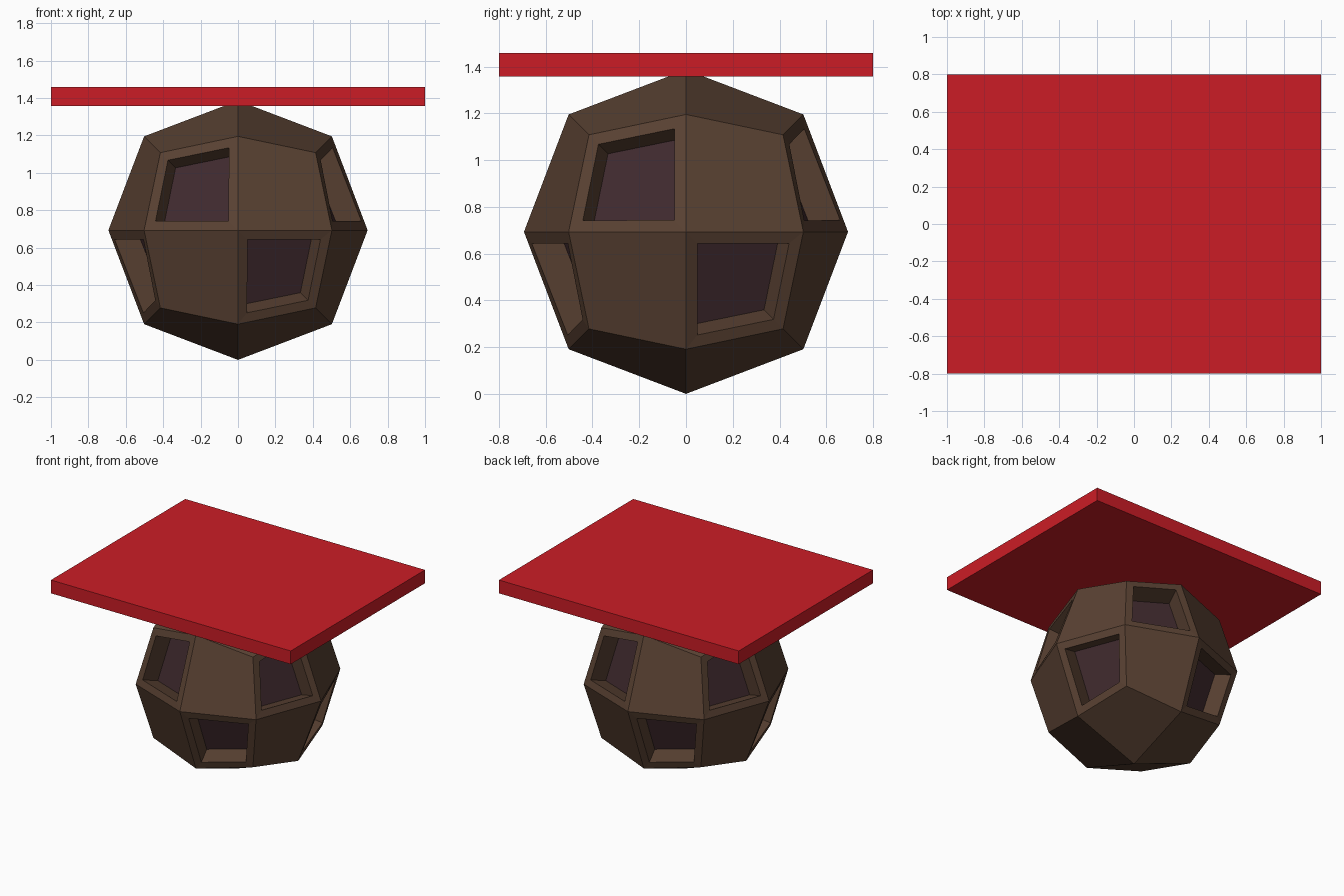
import bpy, bmesh
from mathutils import Vector

if "Cube" in bpy.data.objects:
    bpy.data.objects.remove(bpy.data.objects["Cube"])

F, E, C = 0.693, 0.502, 0.415   # axis, edge and corner vertex distances of the 24-sided ball


def material(name, color):
    m = bpy.data.materials.new(name)
    m.diffuse_color = (*color, 1)
    m.use_nodes = True
    m.node_tree.nodes["Principled BSDF"].inputs["Base Color"].default_value = m.diffuse_color
    return m


brown = material("dark_brown", (0.10, 0.053, 0.032))
pane = material("dark_pane", (0.05, 0.023, 0.027))
red = material("red", (0.60, 0.012, 0.019))

# Faceted ball: a cube with each face split in four, pushed out to a sphere
bm = bmesh.new()
bmesh.ops.create_cube(bm, size=2)
bmesh.ops.subdivide_edges(bm, edges=bm.edges[:], cuts=1, use_grid_fill=True)
for v in bm.verts:
    nonzero = sum(abs(c) > 0.5 for c in v.co)
    v.co = Vector([round(c) for c in v.co]) * (F, E, C)[nonzero - 1]
bm.normal_update()


def has_window(face):
    # Side panels in a checker pattern: upper and lower windows alternate
    x, y, z = face.calc_center_median()
    if abs(z) > max(abs(x), abs(y)):
        return False
    side = x * y if abs(y) > abs(x) else -x * y
    return side * z > 0


# Recessed windows: inset a frame, then push the pane straight in
windows = [f for f in bm.faces if has_window(f)]
bmesh.ops.inset_individual(bm, faces=windows, thickness=0.052, use_even_offset=True)
for f in windows:
    n = f.normal.copy()
    new = bmesh.ops.extrude_discrete_faces(bm, faces=[f])["faces"][0]
    old = list(new.verts)
    new.material_index = 1
    bmesh.ops.translate(bm, verts=old, vec=-n * 0.135)
# Walls: bridge each frame opening to its pane
bm.normal_update()
mesh = bpy.data.meshes.new("faceted_ball")
bm.to_mesh(mesh)
bm.free()
mesh.materials.append(brown)
mesh.materials.append(pane)
ball = bpy.data.objects.new("faceted_ball", mesh)
ball.location.z = F
bpy.context.collection.objects.link(ball)

# Flat red board on top
bpy.ops.mesh.primitive_cube_add(size=1, location=(0, 0, 1.408))
board = bpy.context.object
board.name = "top_board"
board.scale = (2, 1.6, 0.1)
board.data.materials.append(red)
